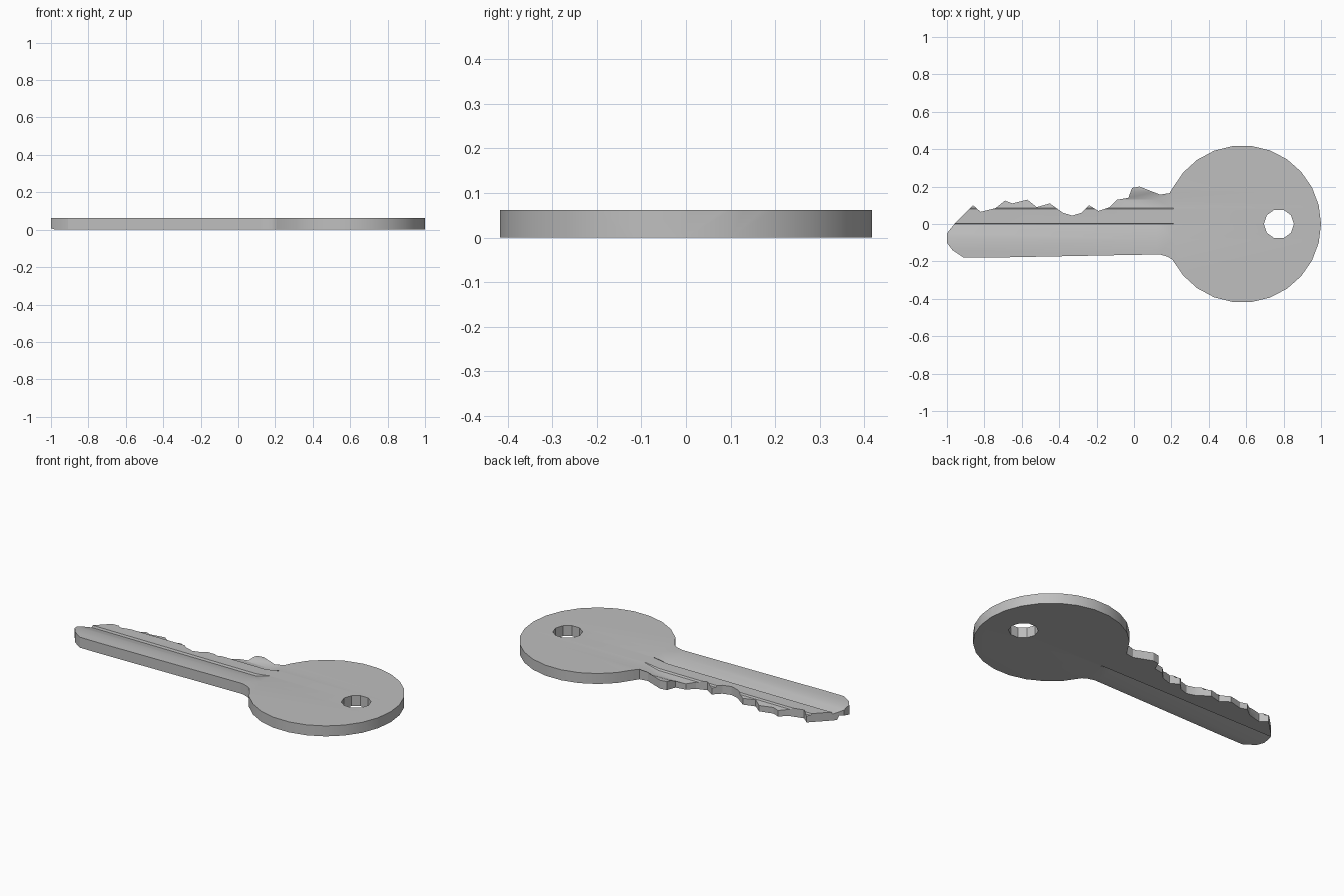
import bpy, bmesh, math

cube = bpy.data.objects.get("Cube")
if cube:
    bpy.data.objects.remove(cube, do_unlink=True)

THICK = 0.062

steel = bpy.data.materials.new("steel_grey")
steel.use_nodes = True
steel.diffuse_color = (0.52, 0.52, 0.52, 1)
steel.node_tree.nodes["Principled BSDF"].inputs["Base Color"].default_value = (0.52, 0.52, 0.52, 1)


def loft(name, rings):
    """Closed solid through rings with equal point counts."""
    bm = bmesh.new()
    loops = [[bm.verts.new(p) for p in ring] for ring in rings]
    n = len(loops[0])
    for a, b in zip(loops, loops[1:]):
        for i in range(n):
            j = (i + 1) % n
            bm.faces.new((a[i], a[j], b[j], b[i]))
    bm.faces.new(loops[0])
    bm.faces.new(loops[-1])
    bmesh.ops.recalc_face_normals(bm, faces=bm.faces)
    mesh = bpy.data.meshes.new(name)
    bm.to_mesh(mesh)
    bm.free()
    mesh.materials.append(steel)
    obj = bpy.data.objects.new(name, mesh)
    bpy.context.collection.objects.link(obj)
    return obj


def prism(name, outline):
    return loft(name, [[(x, y, z) for x, y in outline] for z in (-0.1, 0.2)])


def arc(cx, cy, r, start, end, steps):
    angles = [math.radians(start + (end - start) * i / steps) for i in range(steps + 1)]
    return [(cx + r * math.cos(a), cy + r * math.sin(a)) for a in angles]


# Grooved cross-section of the blade: underside, then upper side
under = [(-0.5, 0), (-0.13, 0), (-0.03, 0.026), (-0.02, 0), (0.5, 0)]
upper = [(0.5, 0.05), (0.17, 0.05), (0.13, 0.034), (0.085, 0.04), (0.08, 0.05),
         (0.004, 0.05), (0, 0.038), (-0.08, THICK), (-0.5, THICK)]


def section(x, full):
    low = [(x, y, 0 if full else z) for y, z in under]
    high = [(x, y, THICK if full else z) for y, z in upper]
    return low + high


# Blank stock: grooves ramp out into the full thickness at the bow
key = loft("key", [section(-1.1, False), section(0.12, False),
                   section(0.21, True), section(1.1, True)])

# Outline: round bow, cut teeth, rounded tip and plain back
teeth = [(0.19, 0.165), (0.14, 0.157), (0.08, 0.18), (0.03, 0.2), (-0.01, 0.193),
         (-0.03, 0.14), (-0.09, 0.13), (-0.13, 0.09), (-0.19, 0.07), (-0.24, 0.1),
         (-0.28, 0.06), (-0.33, 0.045), (-0.38, 0.06), (-0.45, 0.11), (-0.52, 0.09),
         (-0.57, 0.13), (-0.65, 0.11), (-0.69, 0.125), (-0.74, 0.085), (-0.82, 0.065),
         (-0.86, 0.1)]
tip = [(-0.96, 0), (-1, -0.05), (-1, -0.1), (-0.97, -0.14), (-0.91, -0.18)]
back = [(-0.78, -0.18), (0, -0.165), (0.14, -0.163), (0.18, -0.175)]
bow = arc(0.58, 0, 0.42, -153, 153, 22)
outline = prism("outline_cutter", bow + teeth + tip + back)

# Ring hole through the bow
hole = prism("hole_cutter", arc(0.775, 0, 0.08, 0, 324, 9))

for cutter, operation in ((outline, 'INTERSECT'), (hole, 'DIFFERENCE')):
    mod = key.modifiers.new(cutter.name, 'BOOLEAN')
    mod.operation = operation
    mod.solver = 'EXACT'
    mod.object = cutter

# Bake the cuts and remove the cutters
bpy.context.view_layer.objects.active = key
bpy.ops.object.select_all(action='DESELECT')
key.select_set(True)
for mod in list(key.modifiers):
    bpy.ops.object.modifier_apply(modifier=mod.name)
for cutter in (outline, hole):
    bpy.data.objects.remove(cutter, do_unlink=True)

bpy.ops.object.shade_smooth_by_angle(angle=math.radians(25))
